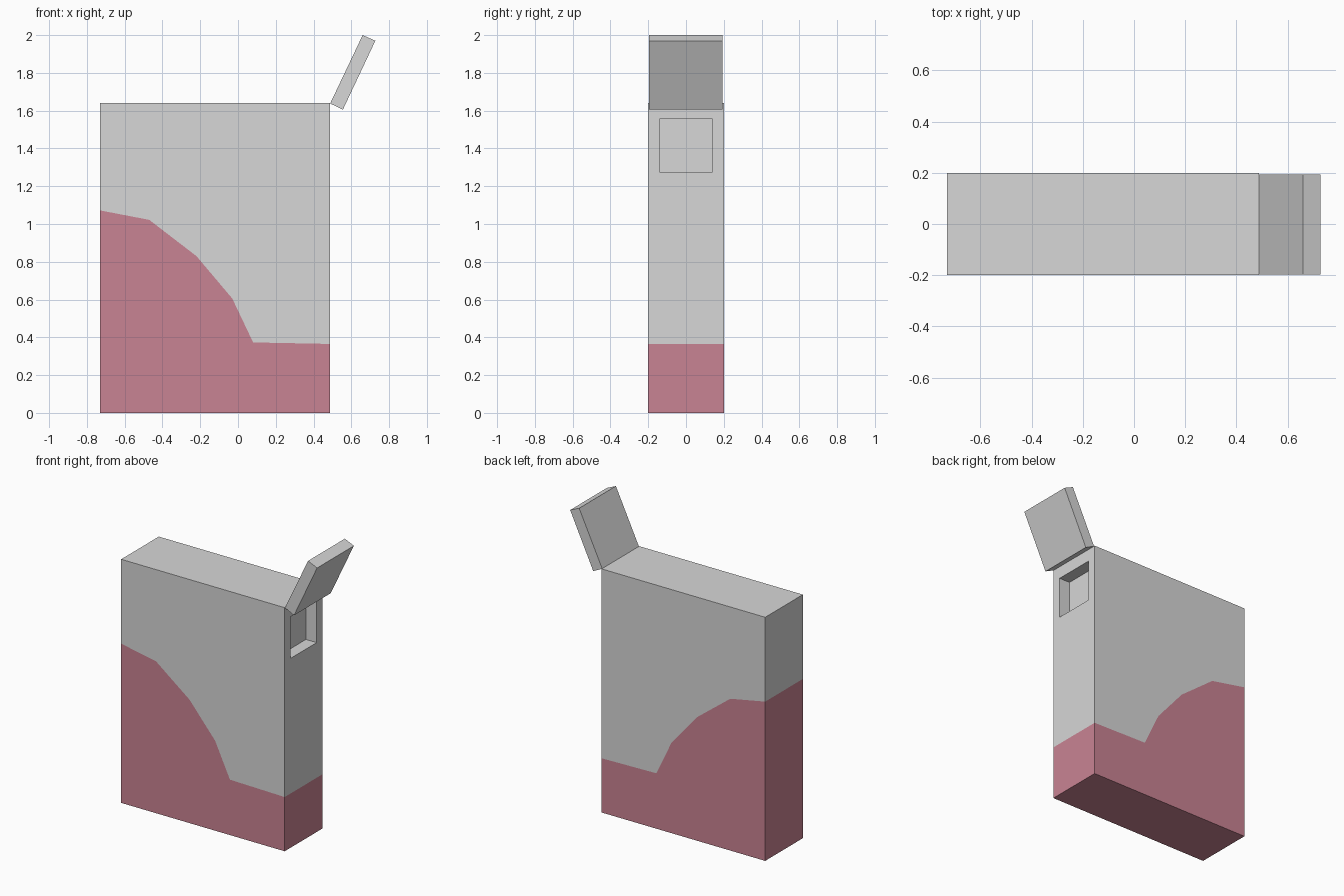
import bpy, bmesh
from mathutils import Vector

if "Cube" in bpy.data.objects:
    bpy.data.objects.remove(bpy.data.objects["Cube"])


def material(name, rgb):
    m = bpy.data.materials.new(name)
    m.diffuse_color = (*rgb, 1)
    m.use_nodes = True
    m.node_tree.nodes["Principled BSDF"].inputs["Base Color"].default_value = m.diffuse_color
    return m


grey = material("light grey", (0.68, 0.68, 0.68))
rose = material("dusty rose", (0.584, 0.227, 0.292))


def finish(name, bm, mats):
    bmesh.ops.recalc_face_normals(bm, faces=bm.faces)
    mesh = bpy.data.meshes.new(name)
    bm.to_mesh(mesh)
    bm.free()
    for m in mats:
        mesh.materials.append(m)
    obj = bpy.data.objects.new(name, mesh)
    bpy.context.collection.objects.link(obj)
    return obj


def prism(bm, regions, outline, y0, y1):
    """Caps from (points, material) regions, walls from (start, end, material)."""
    cache = {}

    def v(p, y):
        if (p, y) not in cache:
            cache[(p, y)] = bm.verts.new((p[0], y, p[1]))
        return cache[(p, y)]

    for pts, mi in regions:
        for y in (y0, y1):
            bm.faces.new([v(p, y) for p in pts]).material_index = mi
    walls = []
    for a, b, mi in outline:
        f = bm.faces.new([v(a, y0), v(b, y0), v(b, y1), v(a, y1)])
        f.material_index = mi
        walls.append(f)
    return walls


# Body: slab case, rose below a curved colour boundary
L, R, H, D = -0.73, 0.488, 1.64, 0.2
wave = [(R, 0.365), (0.08, 0.373), (-0.03, 0.605), (-0.22, 0.83),
        (-0.47, 1.022), (L, 1.072)]
bl, br, tr, tl = (L, 0), (R, 0), (R, H), (L, H)
bm = bmesh.new()
walls = prism(
    bm,
    [([bl, br] + wave, 1), (wave[::-1] + [tr, tl], 0)],
    [(bl, br, 1), (br, wave[0], 1), (wave[0], tr, 0),
     (tr, tl, 0), (tl, wave[-1], 0), (wave[-1], bl, 1)],
    -D, D)
bmesh.ops.recalc_face_normals(bm, faces=bm.faces)

# Square spout recess in the right wall
spout = walls[2]
bmesh.ops.inset_individual(bm, faces=[spout], thickness=0.05)
mid = spout.calc_center_median()
for vert in spout.verts:
    vert.co.y = 0.14 if vert.co.y > 0 else -0.14
    vert.co.z = 1.555 if vert.co.z > mid.z else 1.275
pocket = bmesh.ops.extrude_discrete_faces(bm, faces=[spout])["faces"][0]
bmesh.ops.translate(bm, verts=pocket.verts, vec=Vector((-0.08, 0, 0)))
finish("body", bm, [grey, rose])

# Lid: tilted flap hinged on the top right edge
lid = [(0.488, 1.638), (0.555, 1.605), (0.727, 1.97), (0.66, 2.0)]
bm = bmesh.new()
prism(bm, [(lid, 0)],
      [(lid[i], lid[(i + 1) % 4], 0) for i in range(4)], -0.197, 0.194)
finish("flap_lid", bm, [grey])
